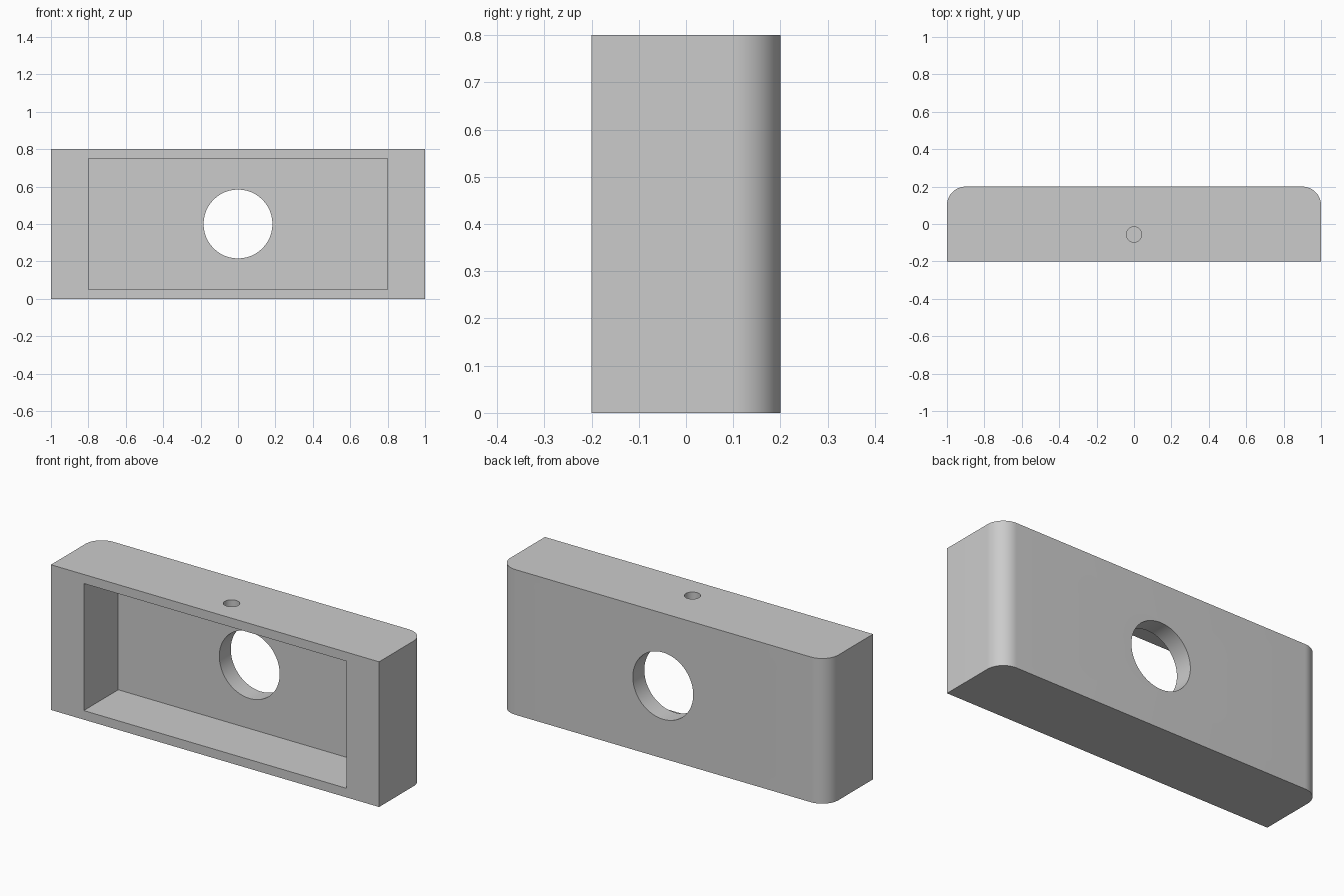
import bpy
import bmesh
import math
from mathutils import Matrix, Vector

default = bpy.data.objects.get("Cube")
if default:
    bpy.data.objects.remove(default, do_unlink=True)

grey = bpy.data.materials.new("light_grey")
grey.use_nodes = True
colour = (0.6, 0.6, 0.6, 1)
grey.diffuse_color = colour
grey.node_tree.nodes["Principled BSDF"].inputs["Base Color"].default_value = colour


def make_object(name, bm):
    mesh = bpy.data.meshes.new(name)
    bm.to_mesh(mesh)
    bm.free()
    mesh.materials.append(grey)
    obj = bpy.data.objects.new(name, mesh)
    bpy.context.collection.objects.link(obj)
    return obj


def box(low, high):
    low, high = Vector(low), Vector(high)
    bm = bmesh.new()
    bmesh.ops.create_cube(bm, size=1, matrix=Matrix.Translation((low + high) / 2)
                          @ Matrix.Diagonal((*(high - low), 1)))
    return bm


def cylinder(name, centre, radius, depth, tilt, sides):
    bm = bmesh.new()
    matrix = Matrix.Translation(centre) @ Matrix.Rotation(tilt, 4, "X")
    bmesh.ops.create_cone(bm, cap_ends=True, segments=sides, radius1=radius,
                          radius2=radius, depth=depth, matrix=matrix)
    return make_object(name, bm)


# Block with its two upright back edges rounded
bm = box((-1, -0.2, 0), (1, 0.2, 0.8))
back_edges = [e for e in bm.edges if all(v.co.y > 0.1 for v in e.verts)
              and abs(e.verts[0].co.x - e.verts[1].co.x) < 0.01]
bmesh.ops.bevel(bm, geom=back_edges, offset=0.1, segments=16, profile=0.5,
                affect="EDGES")
housing = make_object("housing", bm)

# Front pocket, round opening in the back wall, small hole in the top wall
cutters = [
    make_object("pocket_cutter", box((-0.8, -0.4, 0.05), (0.8, 0.1, 0.75))),
    cylinder("back_opening_cutter", (0, 0.15, 0.4), 0.184, 0.3, math.pi / 2, 96),
    cylinder("top_hole_cutter", (0, -0.056, 0.8), 0.041, 0.3, 0, 48),
]
for cutter in cutters:
    cutter.hide_render = True
    cut = housing.modifiers.new(cutter.name, "BOOLEAN")
    cut.operation = "DIFFERENCE"
    cut.solver = "EXACT"
    cut.object = cutter

# Apply the cuts, remove the cutters and smooth the curved walls
bpy.ops.object.select_all(action="DESELECT")
housing.select_set(True)
bpy.context.view_layer.objects.active = housing
for cutter in cutters:
    bpy.ops.object.modifier_apply(modifier=cutter.name)
    bpy.data.objects.remove(cutter, do_unlink=True)
bpy.ops.object.shade_smooth_by_angle(angle=math.radians(30))
